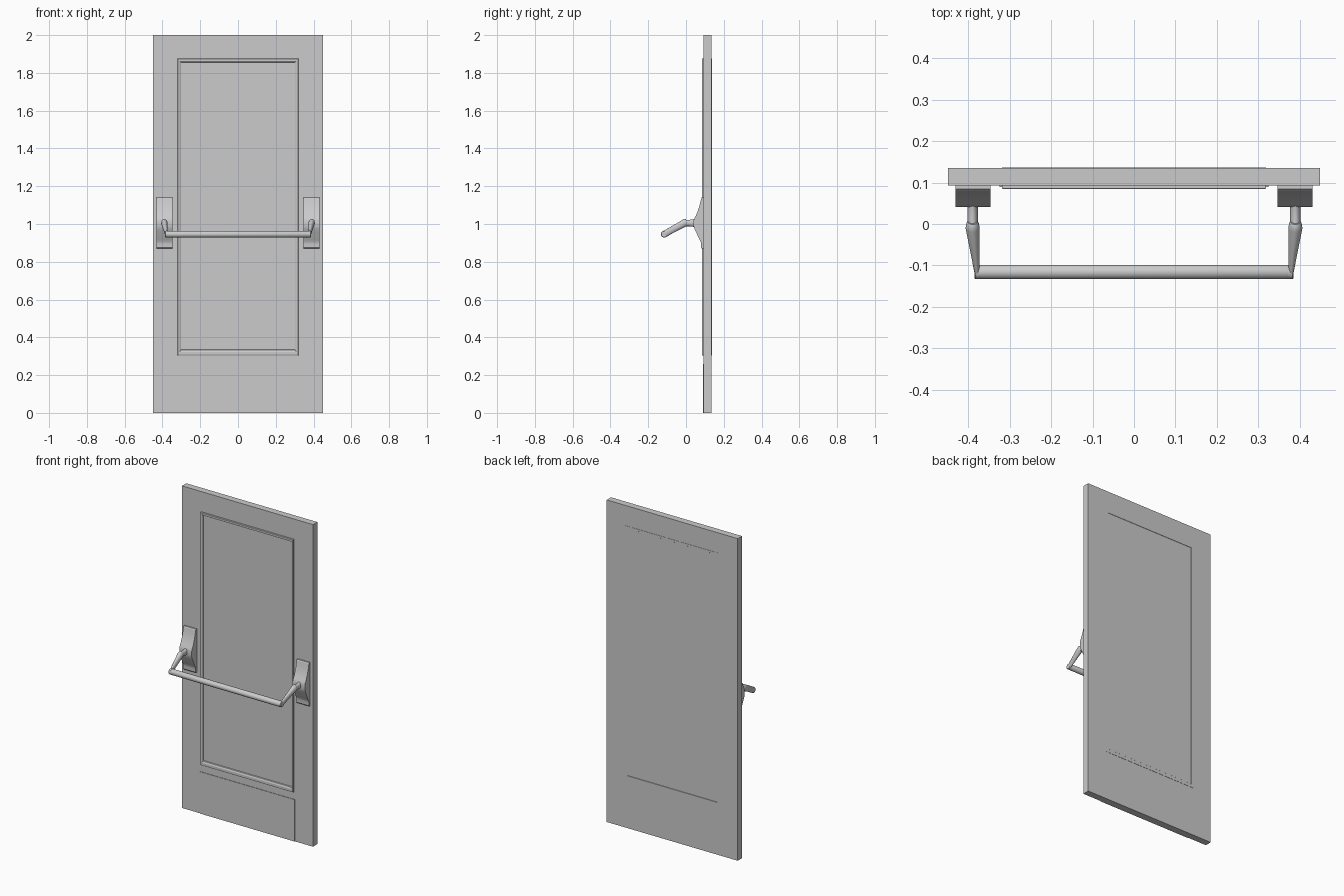
import bpy, bmesh, math
from mathutils import Vector

if "Cube" in bpy.data.objects:
    bpy.data.objects.remove(bpy.data.objects["Cube"])


def finish(name, bm, smooth=None):
    bmesh.ops.recalc_face_normals(bm, faces=bm.faces[:])
    me = bpy.data.meshes.new(name)
    bm.to_mesh(me)
    bm.free()
    ob = bpy.data.objects.new(name, me)
    bpy.context.collection.objects.link(ob)
    if smooth:
        bpy.ops.object.select_all(action='DESELECT')
        ob.select_set(True)
        bpy.context.view_layer.objects.active = ob
        bpy.ops.object.shade_smooth_by_angle(angle=math.radians(smooth))
    return ob


def box(name, x0, x1, y0, y1, z0, z1):
    bm = bmesh.new()
    bmesh.ops.create_cube(bm, size=1)
    for v in bm.verts:
        v.co = ((x0 + x1) / 2 + v.co.x * (x1 - x0),
                (y0 + y1) / 2 + v.co.y * (y1 - y0),
                (z0 + z1) / 2 + v.co.z * (z1 - z0))
    return finish(name, bm)


def bridge(bm, rings, closed=False):
    n = len(rings[0])
    pairs = list(zip(rings, rings[1:]))
    if closed:
        pairs.append((rings[-1], rings[0]))
    for a, b in pairs:
        for i in range(n):
            j = (i + 1) % n
            bm.faces.new((a[i], a[j], b[j], b[i]))
    if not closed:
        bm.faces.new(rings[0])
        bm.faces.new(rings[-1])


def loft(name, sections, u, w, n=24):
    """Elliptical sections (centre, radius along u, radius along w)."""
    bm = bmesh.new()
    u, w = Vector(u).normalized(), Vector(w).normalized()
    rings = []
    for c, ru, rw in sections:
        rings.append([bm.verts.new(Vector(c) + u * ru * math.cos(2 * math.pi * i / n)
                                   + w * rw * math.sin(2 * math.pi * i / n)) for i in range(n)])
    bridge(bm, rings)
    return finish(name, bm, 35)


def moulding(name, profile):
    """Sweep (inset, y) profile round the panel; bottom rail is wider."""
    bm = bmesh.new()
    rings = []
    for d, y in profile:
        x, z0, z1 = 0.319 - d, 0.305 + d * 1.7, 1.875 - d * 1.1
        rings.append([bm.verts.new(p) for p in
                      ((-x, y, z0), (x, y, z0), (x, y, z1), (-x, y, z1))])
    bridge(bm, rings, closed=True)
    return finish(name, bm)


# Door leaf, kick plate and panel mouldings
box("door_leaf", -0.45, 0.45, 0.093, 0.135, 0, 2)
box("kick_plate", -0.325, 0.325, 0.09, 0.094, 0, 0.26)
moulding("front_moulding", [(0, 0.095), (0, 0.086), (0.002, 0.084),
                            (0.010, 0.084), (0.016, 0.088), (0.018, 0.095)])
moulding("back_moulding", [(0, 0.133), (0, 0.1365), (0.012, 0.1365), (0.014, 0.133)])

# Bracket side profile (y, z), concave towards the pivot
plate = [(0.094, 1.14), (0.084, 1.14), (0.080, 1.135), (0.077, 1.12), (0.071, 1.095),
         (0.063, 1.07), (0.053, 1.046), (0.045, 1.031), (0.041, 1.02), (0.041, 0.988),
         (0.045, 0.974), (0.053, 0.957), (0.063, 0.935), (0.071, 0.918), (0.078, 0.905),
         (0.080, 0.895), (0.080, 0.875), (0.084, 0.87), (0.094, 0.87)]

for side, s in (("left", -1), ("right", 1)):
    # Mounting bracket
    bm = bmesh.new()
    bridge(bm, [[bm.verts.new((s * x, y, z)) for y, z in plate] for x in (0.347, 0.431)])
    finish(side + "_bracket", bm, 25)

    # Pivot stalk
    loft(side + "_stalk", [((s * 0.39, y, 1.005), 0.0125, r) for y, r in
                           ((0.05, 0.022), (0.035, 0.019), (0.015, 0.017), (-0.012, 0.017))],
         (1, 0, 0), (0, 0, 1))

    # Tapered lever arm
    loft(side + "_arm", [((s * 0.390, 0.006, 1.013), 0.012, 0.015),
                         ((s * 0.390, 0.000, 1.010), 0.0155, 0.019),
                         ((s * 0.390, -0.010, 1.004), 0.017, 0.020),
                         ((s * 0.3845, -0.065, 0.974), 0.0115, 0.0175),
                         ((s * 0.3795, -0.115, 0.946), 0.0065, 0.0175)],
         (1, 0, 0), (0, -0.48, 0.88))

    # Rounded arm end
    loft(side + "_arm_end", [((s * x, -0.116, 0.946), r, r) for x, r in
                             ((0.372, 0.0175), (0.383, 0.0175), (0.386, 0.015))],
         (0, 1, 0), (0, 0, 1))

# Push bar
loft("push_bar", [((x, -0.116, 0.946), r, r) for x, r in
                  ((-0.376, 0.015), (-0.37, 0.0175), (0.37, 0.0175), (0.376, 0.015))],
     (0, 1, 0), (0, 0, 1))
